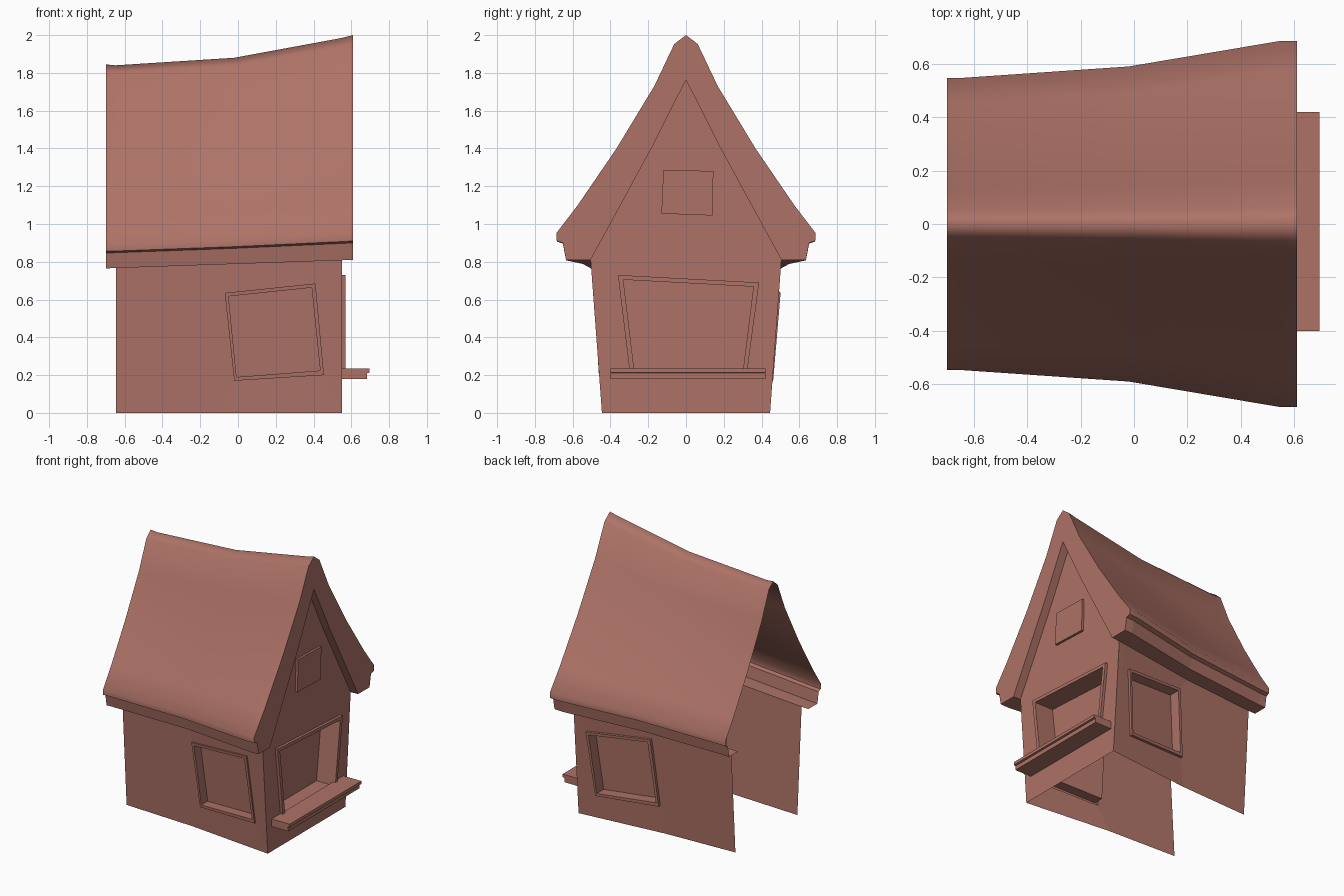
import bpy
from mathutils import Vector

if "Cube" in bpy.data.objects:
    bpy.data.objects.remove(bpy.data.objects["Cube"])

mat = bpy.data.materials.new("terracotta")
mat.diffuse_color = (0.42, 0.17, 0.135, 1)
mat.use_nodes = True
mat.node_tree.nodes["Principled BSDF"].inputs["Base Color"].default_value = mat.diffuse_color

# Lengthwise stations of the sagging roof: x, width scale, ridge height
STATIONS = [(-0.70, 0.797, 1.845), (-0.65, 0.797, 1.84), (-0.02, 0.86, 1.88),
            (0.55, 1.0, 1.985), (0.61, 1.0, 2.0)]
# Half cross-sections (y, z) at the front gable
SKIN = [(0, 2.0), (0.062, 1.953), (0.168, 1.73), (0.368, 1.4), (0.573, 1.1),
        (0.686, 0.952), (0.684, 0.91)]
EAVE = [(0.684, 0.91), (0.652, 0.90), (0.635, 0.81), (0.505, 0.81)]
INNER = [(0.505, 0.81), (0.352, 1.09), (0.178, 1.41), (0, 1.763)]


def make(name, verts, faces, smooth=False, centre=None, inward=False):
    """Mesh object; with a centre, faces are wound to point away from it."""
    verts = [Vector(v) for v in verts]
    out = []
    for f in faces:
        f = list(f)
        if centre is not None:
            p = [verts[i] for i in f]
            n = sum(((p[i - 1].cross(p[i])) for i in range(len(p))), Vector())
            mid = sum(p, Vector()) / len(p)
            ref = Vector((mid.x if centre[0] is None else centre[0], *centre[1:]))
            if (n.dot(mid - ref) < 0) != inward:
                f.reverse()
        out.append(f)
    me = bpy.data.meshes.new(name)
    me.from_pydata(verts, [], out)
    me.polygons.foreach_set("use_smooth", [smooth] * len(out))
    me.materials.append(mat)
    me.update()
    ob = bpy.data.objects.new(name, me)
    bpy.context.collection.objects.link(ob)
    return ob


def grid(rows):
    n = len(rows[0])
    faces = [(r * n + i, r * n + i + 1, (r + 1) * n + i + 1, (r + 1) * n + i)
             for r in range(len(rows) - 1) for i in range(n - 1)]
    return [p for row in rows for p in row], faces


def loops(name, rings, cap=False):
    """Bridge closed four-point loops, optionally closing the last one."""
    verts = [p for r in rings for p in r]
    faces = [(k * 4 + i, k * 4 + (i + 1) % 4, k * 4 + 4 + (i + 1) % 4, k * 4 + 4 + i)
             for k in range(len(rings) - 1) for i in range(4)]
    if cap:
        faces.append([len(verts) - 4 + i for i in range(4)])
    return make(name, verts, faces)


def eave_z(x):
    return 0.765 + 0.045 * (x + 0.70) / 1.31


def scale(x):
    for (x0, s0, _), (x1, s1, _) in zip(STATIONS, STATIONS[1:]):
        if x <= x1:
            return s0 + (s1 - s0) * (x - x0) / (x1 - x0)
    return 1.0


def wall_y(x, z):
    return scale(x) * (0.445 + 0.06 * z / eave_z(x))


def section(profile, station):
    x, s, top = station
    e = eave_z(x)
    return [(x, y * s, e + (z - 0.81) / 1.19 * (top - e)) for y, z in profile]


def mirrored(profile):
    return [(-y, z) for y, z in profile]


# Roof skin, open at the back
full = mirrored(SKIN)[::-1] + SKIN[1:]
make("roof", *grid([section(full, s) for s in STATIONS]), smooth=True,
     centre=(None, 0, 0.9))

# Eaves and gable trim on both sides
for side, flip in (("right", lambda p: p), ("left", mirrored)):
    make("eave_" + side, *grid([section(flip(EAVE), s) for s in STATIONS]),
         centre=(None, 0, 1.2))
    ring = flip(SKIN + EAVE[1:] + INNER[1:])
    make("gable_trim_" + side, [(0.61, y, z) for y, z in ring],
         [range(len(ring))], centre=(0, 0, 1))
    make("gable_return_" + side,
         *grid([[(x, y, z) for y, z in flip(INNER)] for x in (0.55, 0.61)]),
         centre=(None, 0, 0.9), inward=True)

# Upper gable wall
gable = INNER + mirrored(INNER)[-2::-1]
make("gable_wall", [(0.55, y, z) for y, z in gable], [range(len(gable))],
     centre=(0, 0, 1))


def window_wall(name, place, panel, outer, inner, proud, depth):
    """Wall panel with an opening, and a raised frame around a recessed pane."""
    loops(name + "_wall", [[place(u, v, 0) for u, v in q] for q in (panel, outer)])
    loops(name + "_window", [[place(u, v, o) for u, v in q] for q, o in
                             ((outer, 0), (outer, proud), (inner, proud), (inner, -depth))],
          cap=True)


# Gable end wall with its large window
window_wall("end", lambda u, v, o: (0.55 + o, u, v),
            [(-0.445, 0), (0.445, 0), (0.505, 0.81), (-0.505, 0.81)],
            [(-0.295, 0.19), (0.32, 0.19), (0.387, 0.69), (-0.36, 0.73)],
            [(-0.272, 0.21), (0.30, 0.21), (0.357, 0.668), (-0.332, 0.705)], 0.02, 0.13)

# Side walls; the far window is the near one turned round
OUTER = [(-0.02, 0.17), (0.455, 0.20), (0.41, 0.685), (-0.07, 0.635)]
PANE = [(-0.008, 0.19), (0.435, 0.224), (0.39, 0.663), (-0.05, 0.617)]
for side, sign in (("front", -1), ("back", 1)):
    def to_x(u):
        return u if sign < 0 else 0.385 - u

    def place(u, v, o):
        x = to_x(u)
        return (x, sign * (wall_y(x, v) + o), v)
    a, b = sorted((to_x(-0.1), to_x(0.55)))
    panel = [(a, 0), (b, 0), (b, eave_z(to_x(b))), (a, eave_z(to_x(a)))]
    window_wall(side, place, panel, OUTER, PANE, 0.012 if sign < 0 else 0.02, 0.06)
    rows = [[(x, sign * wall_y(x, z), z) for z in (0, eave_z(x))] for x in (-0.645, -0.1)]
    make(side + "_wall_rear_part", *grid(rows), centre=(None, 0, 0.4))

# Small raised attic shutter
attic = [(-0.13, 1.055), (0.14, 1.045), (0.145, 1.28), (-0.12, 1.287)]
loops("attic_shutter", [[(x, y, z) for y, z in attic] for x in (0.55, 0.567)], cap=True)

# Window sill with a projecting lip
sill = [(0.55, 0.18), (0.682, 0.18), (0.682, 0.21), (0.695, 0.213), (0.695, 0.235), (0.55, 0.235)]
n = len(sill)
make("window_sill", [(x, y, z) for y in (-0.40, 0.42) for x, z in sill],
     [(i, (i + 1) % n, n + (i + 1) % n, n + i) for i in range(n)]
     + [range(n), range(2 * n - 1, n - 1, -1)])
